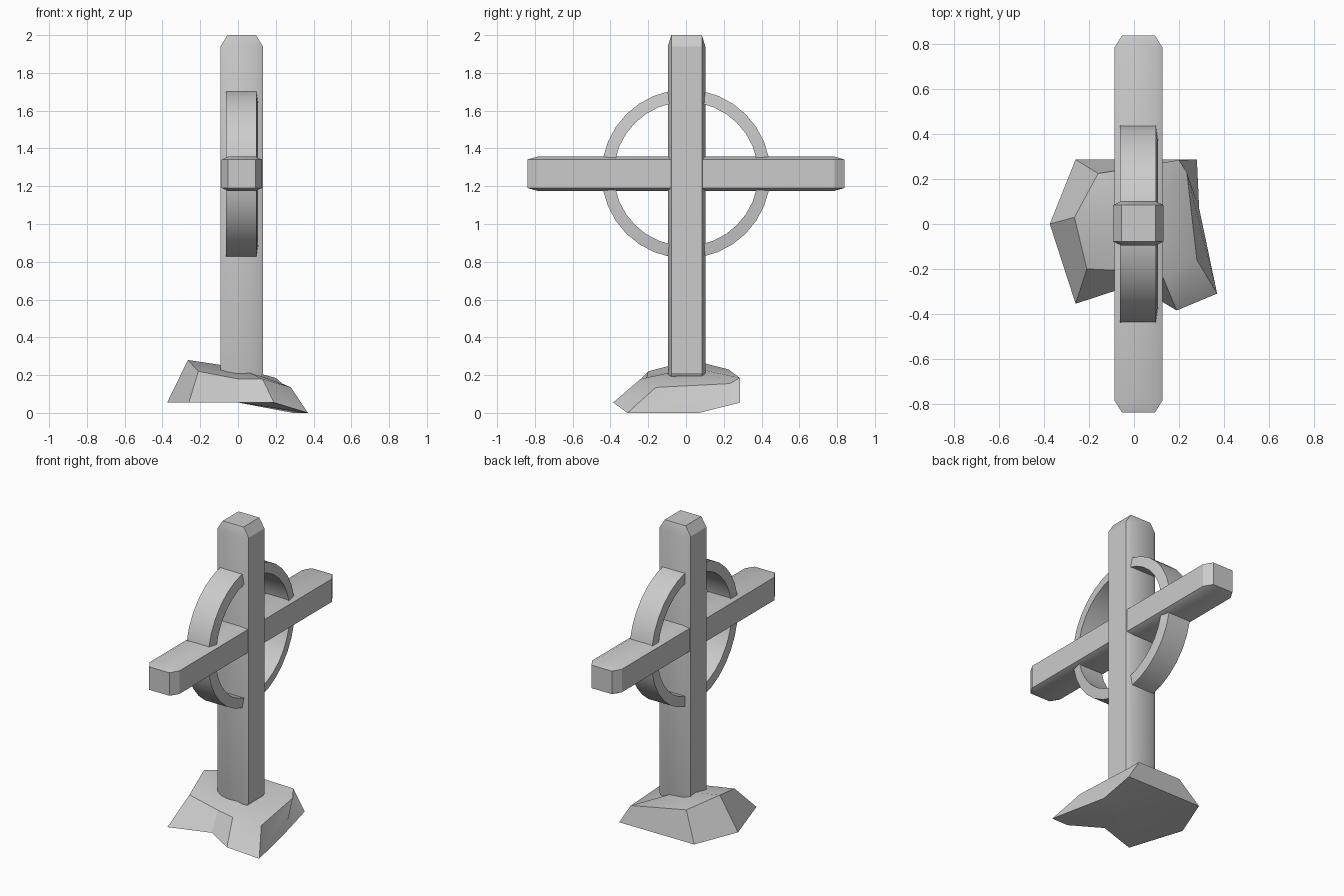
import bpy, bmesh, math
from mathutils import Vector
from itertools import product

if "Cube" in bpy.data.objects:
    bpy.data.objects.remove(bpy.data.objects["Cube"])


def finish(name, bm, angle=30):
    bmesh.ops.recalc_face_normals(bm, faces=bm.faces[:])
    me = bpy.data.meshes.new(name)
    bm.to_mesh(me)
    bm.free()
    ob = bpy.data.objects.new(name, me)
    bpy.context.collection.objects.link(ob)
    bpy.ops.object.select_all(action='DESELECT')
    ob.select_set(True)
    bpy.context.view_layer.objects.active = ob
    bpy.ops.object.shade_smooth_by_angle(angle=math.radians(angle))
    return ob


def chamfered_beam(name, lo, hi, cut):
    """Box with a different chamfer depth along each axis."""
    lo, hi = Vector(lo), Vector(hi)
    mid, half = (lo + hi) / 2, (hi - lo) / 2
    bm = bmesh.new()
    for signs in product((-1, 1), repeat=3):
        for axis in range(3):
            p = [s * (half[i] - (0 if i == axis else cut[i]))
                 for i, s in enumerate(signs)]
            bm.verts.new(mid + Vector(p))
    bmesh.ops.convex_hull(bm, input=bm.verts[:])
    bmesh.ops.dissolve_limit(bm, angle_limit=0.01, verts=bm.verts[:], edges=bm.edges[:])
    return finish(name, bm)


# Upright post and crossbar
chamfered_beam("post", (-0.093, -0.096, 0.15), (0.132, 0.102, 2.0), (0.037, 0.018, 0.06))
chamfered_beam("crossbar", (-0.087, -0.84, 1.175), (0.127, 0.84, 1.357), (0.034, 0.055, 0.016))

# Wheel ring around the crossing
profile = [(-0.063, 0.447), (0.097, 0.447), (0.107, 0.382), (-0.063, 0.382)]
bm = bmesh.new()
N = 32
rings = []
for i in range(N):
    a = 2 * math.pi * i / N
    rings.append([bm.verts.new((x, r * math.cos(a), 1.265 + r * math.sin(a)))
                  for x, r in profile])
for i in range(N):
    a, b = rings[i], rings[(i + 1) % N]
    for j in range(4):
        k = (j + 1) % 4
        bm.faces.new((a[j], a[k], b[k], b[j]))
finish("wheel_ring", bm)

# Rough stone base: foot loop and shoulder loop, capped with fans
foot = [(-0.375, 0, 0.055), (-0.26, -0.355, 0.055), (0, -0.27, 0.055), (0.19, -0.385, 0.055),
        (0.37, -0.31, 0), (0.29, 0.07, 0), (0.28, 0.287, 0.055), (-0.26, 0.287, 0.055)]
shoulder = [(-0.265, 0.03, 0.28), (-0.21, -0.2, 0.22), (0, -0.21, 0.18), (0.13, -0.24, 0.18),
            (0.28, -0.16, 0.135), (0.235, 0.23, 0.155), (0.2, 0.285, 0.185), (-0.16, 0.225, 0.23)]
bm = bmesh.new()
low = [bm.verts.new(p) for p in foot]
top = [bm.verts.new(p) for p in shoulder]
under = bm.verts.new((0, -0.05, 0.055))
peak = bm.verts.new((0, 0.04, 0.24))
for i in range(8):
    j = (i + 1) % 8
    bm.faces.new((low[i], low[j], top[j], top[i]))
    bm.faces.new((top[i], top[j], peak))
    bm.faces.new((low[j], low[i], under))
finish("stone_base", bm)
